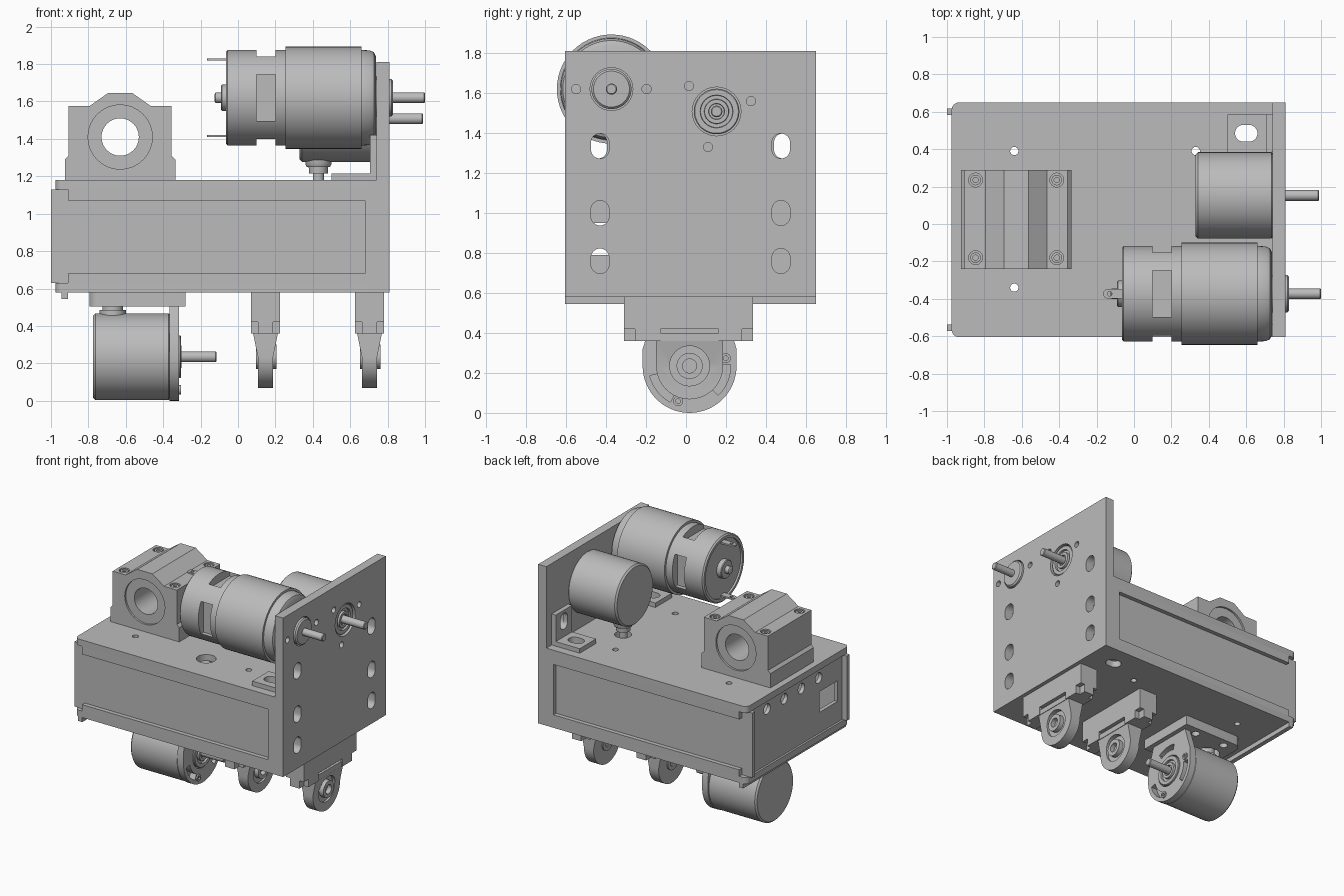
import bpy, bmesh
from math import sin, cos, pi, radians
from mathutils import Vector

cube = bpy.data.objects.get("Cube")
if cube:
    bpy.data.objects.remove(cube, do_unlink=True)

GREY = (0.5, 0.5, 0.5, 1)
metal = bpy.data.materials.new("plain grey")
metal.use_nodes = True
metal.diffuse_color = GREY
metal.node_tree.nodes["Principled BSDF"].inputs["Base Color"].default_value = GREY


def finish(name, bm):
    bmesh.ops.remove_doubles(bm, verts=bm.verts, dist=1e-5)
    bmesh.ops.recalc_face_normals(bm, faces=bm.faces)
    me = bpy.data.meshes.new(name)
    bm.to_mesh(me)
    bm.free()
    me.materials.append(metal)
    ob = bpy.data.objects.new(name, me)
    bpy.context.scene.collection.objects.link(ob)
    return ob


def activate(ob):
    bpy.ops.object.select_all(action='DESELECT')
    ob.select_set(True)
    bpy.context.view_layer.objects.active = ob


def smooth(ob):
    activate(ob)
    bpy.ops.object.shade_smooth_by_angle(angle=radians(30))
    return ob


def prism(name, pts, axis, a, b):
    """Extrude a 2D outline along an axis from a to b."""
    place = {'x': lambda p, t: (t, p[0], p[1]),
             'y': lambda p, t: (p[0], t, p[1]),
             'z': lambda p, t: (p[0], p[1], t)}[axis]
    bm = bmesh.new()
    lo, hi = ([bm.verts.new(place(p, t)) for p in pts] for t in (a, b))
    bm.faces.new(lo)
    bm.faces.new(hi)
    for i in range(len(pts)):
        j = (i + 1) % len(pts)
        bm.faces.new((lo[i], lo[j], hi[j], hi[i]))
    return finish(name, bm)


def box(name, x, y, z):
    return prism(name, [(x[0], y[0]), (x[1], y[0]), (x[1], y[1]), (x[0], y[1])], 'z', *z)


def arc(cx, cy, r, a0, a1, n=16):
    return [(cx + r * cos(radians(a0 + (a1 - a0) * i / n)),
             cy + r * sin(radians(a0 + (a1 - a0) * i / n))) for i in range(n + 1)]


def circle(cx, cy, r):
    return arc(cx, cy, r, 0, 360, 32)[:-1]


def slot(cx, cy, w, h):
    r, dx, dy = min(w, h) / 2, max(w - h, 0) / 2, max(h - w, 0) / 2
    if dx:
        return arc(cx + dx, cy, r, -90, 90) + arc(cx - dx, cy, r, 90, 270)
    return arc(cx, cy + dy, r, 0, 180) + arc(cx, cy - dy, r, 180, 360)


def lathe(name, profile, centre, axis='x'):
    """Revolve (distance along axis, radius) points."""
    bm = bmesh.new()
    c = Vector(centre)
    ax, up = (Vector((1, 0, 0)), Vector((0, 0, 1))) if axis == 'x' else (Vector((0, 0, 1)), Vector((1, 0, 0)))
    vs = [bm.verts.new(c + ax * t + up * r) for t, r in profile]
    es = [bm.edges.new(e) for e in zip(vs, vs[1:])]
    bmesh.ops.spin(bm, geom=vs + es, cent=c, axis=ax, angle=2 * pi, steps=56)
    return smooth(finish(name, bm))


def cut(ob, *cutters):
    for c in cutters:
        c.hide_render = True
        m = ob.modifiers.new("cut", 'BOOLEAN')
        m.operation, m.solver, m.object = 'DIFFERENCE', 'EXACT', c
        activate(ob)
        bpy.ops.object.modifier_apply(modifier=m.name)
        bpy.data.objects.remove(c, do_unlink=True)
    return smooth(ob)


def hole(x, y, r, z=(0, 2)):
    return prism("cutter", circle(x, y, r), 'z', *z)


Y0, Y1, YC = -0.605, 0.65, 0.0225
BRACKET_Y = (-0.44, 0.485)

# Chassis: top and bottom plates with rounded outer corners
outline = arc(-0.935, Y1 - 0.04, 0.04, 90, 180, 8) + arc(-0.935, Y0 + 0.04, 0.04, 180, 270, 8) \
    + [(0.75, Y0), (0.75, Y1)]
for name, z in (("top_plate", (1.13, 1.18)), ("bottom_plate", (0.58, 0.63))):
    plate = prism(name, outline, 'z', *z)
    cut(plate, *[hole(x, y, 0.022) for x in (-0.64, 0.33) for y in (-0.34, 0.39)],
        *[prism("cutter", slot(0.6, y, 0.12, 0.09), 'z', 0, 2) for y in BRACKET_Y])
    if name == "top_plate":
        cut(plate, hole(-0.02, -0.36, 0.07), hole(0.43, 0.155, 0.06))

# Side frames with sliding panels set behind them
for side, s in (("front", -1), ("back", 1)):
    ys = sorted((YC + s * 0.6275, YC + s * 0.595))
    yp = sorted((YC + s * 0.595, YC + s * 0.56))
    box(side + "_upper_rail", (-0.91, 0.75), ys, (1.07, 1.13))
    box(side + "_lower_rail", (-0.91, 0.75), ys, (0.63, 0.68))
    box(side + "_frame_end", (0.68, 0.75), ys, (0.68, 1.07))
    box(side + "_panel", (-1, 0.75), yp, (0.63, 1.13))

# Socket panel on the left-hand end, and its bottom lip
cut(box("socket_panel", (-0.96, -0.93), (YC - 0.56, YC + 0.56), (0.63, 1.13)),
    box("cutter", (-1.1, -0.8), (-0.48, -0.26), (0.79, 0.95)),
    *[prism("cutter", circle(y, 1.06, 0.04), 'x', -1.1, -0.8) for y in (0.38, 0.17, -0.04, -0.25)])
box("bottom_lip", (-0.945, -0.91), (Y0, Y1), (0.545, 0.58))

# Tall end plate with slots, shaft holes and screw holes
BIG, SMALL = (-0.373, 1.62), (0.153, 1.508)
end = box("end_plate", (0.74, 0.81), (Y0, Y1), (0.58, 1.81))
cut(end, *[prism("cutter", slot(y, z, 0.09, 0.125), 'x', 0.6, 0.9)
           for y in (-0.43, 0.475) for z in (0.76, 1.0, 1.335)],
    prism("cutter", circle(*BIG, 0.107), 'x', 0.6, 0.9),
    prism("cutter", circle(*SMALL, 0.122), 'x', 0.6, 0.9),
    *[prism("cutter", circle(y, z, 0.023), 'x', 0.6, 0.9)
      for y, z in ((-0.55, 1.62), (-0.197, 1.62), (0.015, 1.635), (0.325, 1.56), (0.11, 1.33))])

# Angle brackets tying the end plate to the top plate
for i, y in enumerate(BRACKET_Y):
    cut(prism("angle_bracket_%d" % i, [(0.5, 1.18), (0.74, 1.18), (0.74, 1.42), (0.705, 1.42),
                                       (0.705, 1.215), (0.5, 1.215)], 'y', y - 0.1, y + 0.1),
        prism("cutter", slot(0.6, y, 0.12, 0.09), 'z', 1.1, 1.3),
        prism("cutter", slot(y, 1.335, 0.09, 0.125), 'x', 0.6, 0.9))

# Large motor: can, vents, sleeve, shaft and terminals
by, bz = BIG
can = lathe("large_motor_can", [(-0.065, 0), (-0.065, 0.245), (-0.055, 0.255), (0.27, 0.255),
                                (0.27, 0)], (0, by, bz))
ring = prism("cutter", circle(by, bz, 0.225), 'x', -0.1, -0.05)
vents = [box("cutter", (0.1, 0.2), (by - 0.125, by + 0.125), (bz + s * 0.25 - 0.06, bz + s * 0.25 + 0.06))
         for s in (-1, 1)]
vents += [box("cutter", (0.1, 0.2), (by + s * 0.25 - 0.06, by + s * 0.25 + 0.06), (bz - 0.125, bz + 0.125))
          for s in (-1, 1)]
cut(can, ring, *vents)
lathe("large_motor_sleeve", [(0.255, 0), (0.255, 0.273), (0.66, 0.273), (0.66, 0.256), (0.705, 0.253),
                             (0.727, 0.243), (0.738, 0.22), (0.738, 0.1), (0.82, 0.1), (0.83, 0.09),
                             (0.83, 0.028), (0.995, 0.028), (1, 0.023), (1, 0)], (0, by, bz))
lathe("large_motor_rear_boss", [(-0.04, 0.07), (-0.085, 0.07), (-0.09, 0.065), (-0.09, 0.028),
                                (-0.12, 0.028), (-0.125, 0.02), (-0.125, 0)], (0, by, bz))
for s in (-1, 1):
    cut(prism("motor_terminal", slot(-0.1, by, 0.13, 0.05), 'z', bz + s * 0.205 - 0.006, bz + s * 0.205 + 0.006),
        hole(-0.13, by, 0.012))


# Geared motors, one above and one below the chassis
def gear_motor(name, x0, x1, y, z, r, tip):
    lathe(name, [(x0, 0), (x0, r - 0.012), (x0 + 0.012, r), (x1 - 0.006, r), (x1, r - 0.006),
                 (x1, 0.114), (x1 + 0.055, 0.114), (x1 + 0.06, 0.109), (x1 + 0.06, 0.082),
                 (x1 + 0.045, 0.08), (x1 + 0.045, 0.062), (x1 + 0.062, 0.06), (x1 + 0.062, 0.04),
                 (x1 + 0.05, 0.038), (x1 + 0.05, 0.029), (tip - 0.005, 0.029), (tip, 0.024), (tip, 0)],
          (0, y, z))


gear_motor("upper_motor", 0.33, 0.74, *SMALL, 0.231, 0.99)
lathe("upper_cable_gland", [(1.3, 0.07), (1.265, 0.07), (1.25, 0.062), (1.25, 0.052), (1.215, 0.05),
                            (1.215, 0.03), (1.14, 0.03), (1.14, 0)], (0.43, SMALL[0], 0), 'z')
LY, LZ = 0.018, 0.235
gear_motor("lower_motor", -0.775, -0.365, LY, LZ, 0.232, -0.115)
lathe("lower_cable_gland", [(0.44, 0.07), (0.485, 0.07), (0.485, 0.055), (0.6, 0.055)], (-0.67, LY, 0), 'z')

# Lower motor bracket: flat mount with round corners, and a face plate with curved slots
cut(prism("motor_mount", arc(-0.74, LY + 0.18, 0.055, 90, 180, 8) + arc(-0.74, LY - 0.18, 0.055, 180, 270, 8)
          + [(-0.28, LY - 0.235), (-0.28, LY + 0.235)], 'z', 0.505, 0.58),
    hole(-0.67, LY, 0.09), *[hole(x, LY + s * 0.17, 0.03) for x in (-0.68, -0.42) for s in (-1, 1)])
face = prism("motor_face_plate", arc(LY, LZ, 0.235, 180, 360, 32) + [(LY + 0.235, 0.32), (LY + 0.175, 0.51),
             (LY - 0.175, 0.51), (LY - 0.235, 0.32)], 'x', -0.365, -0.315)
cut(face, prism("cutter", circle(LY, LZ, 0.12), 'x', -0.5, -0.2),
    *[prism("cutter", arc(LY, LZ, 0.205, a - 24, a + 24) + arc(LY, LZ, 0.162, a + 24, a - 24), 'x', -0.5, -0.2)
      for a in (-22, 98, 218)])
for a in (12, 252):
    lathe("face_screw", [(-0.36, 0.025), (-0.305, 0.025), (-0.305, 0.012), (-0.315, 0.012), (-0.315, 0)],
          (0, LY + 0.185 * cos(radians(a)), LZ + 0.185 * sin(radians(a))))

# Bearing block with chamfered crown and a bored sleeve
half = [(0.295, 1.18), (0.295, 1.29), (0.275, 1.31), (0.275, 1.575), (0.165, 1.575), (0.065, 1.645)]
BX, BZ = -0.63, 1.41
block = prism("bearing_block", [(BX + x, z) for x, z in half] + [(BX - x, z) for x, z in reversed(half)],
              'y', -0.24, 0.29)
cut(block, prism("cutter", circle(BX, BZ, 0.172), 'y', -0.5, 0.5))
cut(prism("bearing_sleeve", circle(BX, BZ, 0.173), 'y', -0.225, 0.275),
    prism("cutter", circle(BX, BZ, 0.1), 'y', -0.5, 0.5))
for s in (-1, 1):
    cut(block, *[hole(BX + s * 0.217, y, 0.037, (1.53, 2)) for y in (-0.18, 0.235)])
    for y in (-0.18, 0.235):
        lathe("block_screw", [(1.52, 0.028), (1.57, 0.028), (1.57, 0.014), (1.545, 0.014), (1.545, 0)],
              (BX + s * 0.217, y, 0), 'z')

# Two hanging shaft supports
for n, x in enumerate((0.147, 0.703)):
    cut(box("support_spacer_%d" % n, (x - 0.077, x + 0.077), (-0.31, 0.335), (0.36, 0.58)),
        *[box("cutter", (x - 0.1, x - 0.04), (y - 0.035, y + 0.035), (0.3, 0.42)) for y in (-0.29, 0.315)],
        *[box("cutter", (x + 0.04, x + 0.1), (y - 0.035, y + 0.035), (0.3, 0.42)) for y in (-0.29, 0.315)],
        box("cutter", (x + 0.05, x + 0.1), (LY - 0.145, LY + 0.145), (0.3, 0.42)))
    arm = prism("support_arm_%d" % n, arc(LY, LZ, 0.167, 180, 360, 32) + [(LY + 0.167, 0.4), (LY - 0.167, 0.4)],
                'x', x - 0.07, x + 0.07)
    taper = [(0.041, 0), (0.041, 0.235), (0.066, 0.36), (0.1, 0.36), (0.1, 0)]
    cut(arm, *[prism("cutter", [(x + s * a, z) for a, z in taper], 'y', -0.4, 0.4) for s in (-1, 1)],
        prism("cutter", circle(LY, LZ, 0.1), 'x', x + 0.025, x + 0.2))
    lathe("support_bearing_%d" % n, [(-0.05, 0.035), (-0.05, 0.065), (0.06, 0.065), (0.06, 0.035),
                                     (-0.05, 0.035)], (x, LY, LZ))
